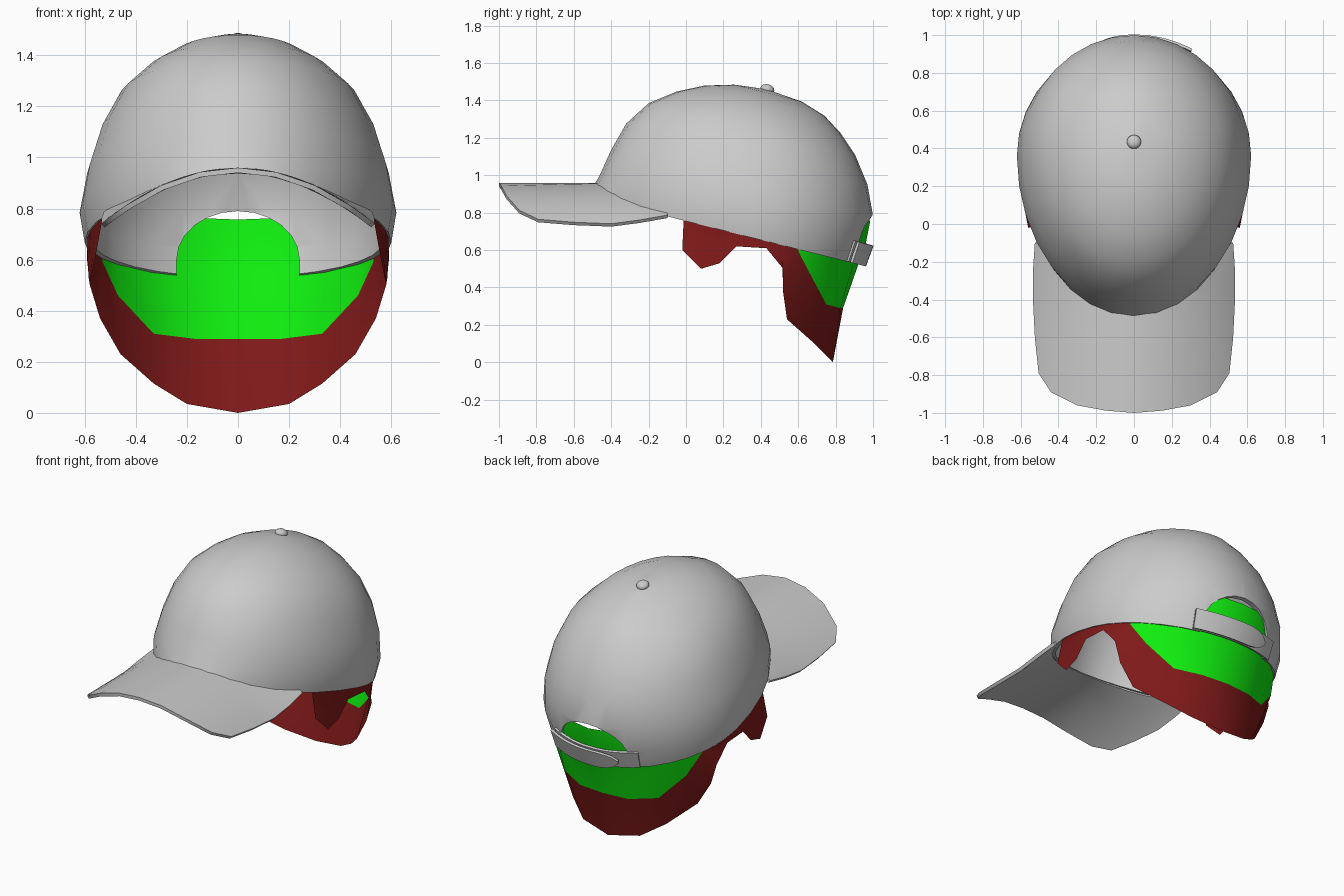
import bpy, bmesh
from math import sin, cos, pi, radians, sqrt

if "Cube" in bpy.data.objects:
    bpy.data.objects.remove(bpy.data.objects["Cube"])

# Crown levels: height above the tilted rim plane, front y, back y, half width
LEVELS = [(0, -.49, .93, .60), (.12, -.465, .97, .62), (.28, -.40, 1.0, .59),
          (.44, -.32, .97, .54), (.58, -.20, .905, .465), (.68, -.05, .825, .36),
          (.75, .10, .74, .25), (.795, .26, .62, .13), (.813, .43, .432, .001)]


def level(w, phi, scale=1.0):
    """Point on the crown; phi = 0 is the back, pi the front."""
    for a, b in zip(LEVELS, LEVELS[1:]):
        if w <= b[0]:
            break
    t = (w - a[0]) / (b[0] - a[0])
    front, back, half = (a[i] + t * (b[i] - a[i]) for i in (1, 2, 3))
    yc = .35 + .1 * w
    reach = back - yc if cos(phi) > 0 else yc - front
    y = yc + scale * reach * cos(phi)
    return (scale * half * sin(phi), y, .755 + w - .252 * y)


def grid(name, rows, closed=False, thickness=0, angle=40):
    """Mesh from equal rows of points, optionally closed and thickened."""
    n = len(rows[0])
    bm = bmesh.new()
    v = [[bm.verts.new(p) for p in r] for r in rows]
    for i in range(len(rows) - 1):
        for j in range(n if closed else n - 1):
            k = (j + 1) % n
            bm.faces.new((v[i][j], v[i + 1][j], v[i + 1][k], v[i][k]))
    me = bpy.data.meshes.new(name)
    bm.to_mesh(me)
    bm.free()
    ob = bpy.data.objects.new(name, me)
    bpy.context.collection.objects.link(ob)
    activate(ob)
    if thickness:
        m = ob.modifiers.new("Thickness", 'SOLIDIFY')
        m.thickness, m.offset = thickness, -1
        bpy.ops.object.modifier_apply(modifier=m.name)
    smooth(ob, angle)
    return ob


def activate(ob):
    bpy.ops.object.select_all(action='DESELECT')
    ob.select_set(True)
    bpy.context.view_layer.objects.active = ob


def smooth(ob, angle=40):
    activate(ob)
    bpy.ops.object.shade_smooth_by_angle(angle=radians(angle))


def material(name, color):
    m = bpy.data.materials.new(name)
    m.diffuse_color = color
    m.use_nodes = True
    m.node_tree.nodes["Principled BSDF"].inputs["Base Color"].default_value = m.diffuse_color
    return m


# Crown dome, rim lifted at the front to meet the brim
N = 32
rows = [[level(l[0], 2 * pi * j / N) for j in range(N)] for l in LEVELS]
rows[0] = [(x, y, z + .07 * (max(0, -.1 - y) / .38) ** 2) for x, y, z in rows[0]]
crown = grid("crown", rows, closed=True, thickness=.03)

# Arched opening at the back
arch = [(.24, .4)] + [(.24 * cos(pi * k / 12), .6 + .19 * sin(pi * k / 12))
                      for k in range(13)] + [(-.24, .4)]
bm = bmesh.new()
face = bm.faces.new([bm.verts.new((x, .65, z)) for x, z in arch])
ext = bmesh.ops.extrude_face_region(bm, geom=[face])
bmesh.ops.translate(bm, vec=(0, .6, 0),
                    verts=[g for g in ext["geom"] if isinstance(g, bmesh.types.BMVert)])
bmesh.ops.recalc_face_normals(bm, faces=bm.faces)
me = bpy.data.meshes.new("opening_cutter")
bm.to_mesh(me)
bm.free()
cutter = bpy.data.objects.new("opening_cutter", me)
bpy.context.collection.objects.link(cutter)
cutter.hide_render = True
activate(crown)
cut = crown.modifiers.new("Opening", 'BOOLEAN')
cut.operation, cut.solver, cut.object = 'DIFFERENCE', 'EXACT', cutter
bpy.ops.object.modifier_apply(modifier=cut.name)
bpy.data.objects.remove(cutter)
smooth(crown)

# Curved brim
edge = [(0, -1.0), (.15, -.988), (.3, -.96), (.44, -.89), (.505, -.79),
        (.525, -.6), (.535, -.4), (.535, -.25), (.525, -.1)]
edge = [(-x, y) for x, y in edge[:0:-1]] + edge


def brim_point(j, t):
    phi = radians(57) * (j - 8) / 8
    ix, iy = .605 * sin(phi), .35 - .825 * cos(phi)
    ox, oy = edge[j]
    x, y = ix + t * (ox - ix), iy + t * (oy - iy)
    side = (x / .53) ** 2
    return (x, y, .96 - .215 * side + .13 * side * max(0, y + .4))


grid("brim", [[brim_point(j, t) for j in range(17)] for t in (0, .25, .5, .75, .93, 1)],
     thickness=.02)

# Button on top
bpy.ops.mesh.primitive_uv_sphere_add(segments=16, ring_count=8, radius=.038,
                                     location=(0, .435, 1.46))
button = bpy.context.object
button.name = "button"
button.scale = (1, 1, .7)
button.rotation_euler = (radians(-14), 0, 0)
smooth(button)


# Adjustable strap: full band and an overlapping tongue with a round end
def strap(name, start, end, scale, round_end):
    cols = []
    for k in range(17):
        phi = radians(start + (end - start) * k / 16)
        t = max(0, (k - 11) / 5) if round_end else 0
        half = .06 * max(.15, sqrt(1 - t * t))
        cols.append([level(max(0, .062 + half * s), phi, scale) for s in (-1, 0, 1)])
    grid(name, [[c[i] for c in cols] for i in range(3)], thickness=.015)


strap("strap_band", -28, 28, 1.012, False)
strap("strap_tongue", 28, -17, 1.03, True)

# Hair below the rim: lower edge, colour border (back only) and rim angle per column
lower = [(0, .785, 0), (.2, .75, .035), (.33, .67, .115), (.46, .54, .23),
         (.54, .52, .37), (.58, .52, .5), (.592, .43, .61), (.59, .27, .62),
         (.585, .18, .53), (.58, .08, .50), (.56, -.02, .6)]
border = [(0, .84, .29), (.17, .825, .29), (.33, .75, .31), (.47, .67, .46)]
angles = [0, 17, 35, 53, 64, 74, 82, 95, 102, 109, 116]
rim = [level(0, radians(a), .985) for a in angles]
border += rim[4:5] + [tuple((p + q) / 2 for p, q in zip(a, b))
                      for a, b in zip(lower[5:], rim[5:])]
border[4] = tuple(c - d for c, d in zip(border[4], (0, 0, .01)))
upper = [[level(w, radians(a), .985) for a in angles] for w in (.12, .25)]
hair = grid("hair", [lower, border, rim] + upper)
hair.data.materials.append(material("dark_red", (.22, .01, .01, 1)))
hair.data.materials.append(material("green", (.005, .87, .005, 1)))
cols = len(angles) - 1
for f in hair.data.polygons:
    f.material_index = int(f.index // cols > 0 and f.index % cols < 4)
mirror = hair.modifiers.new("Mirror", 'MIRROR')
mirror.use_clip = True
